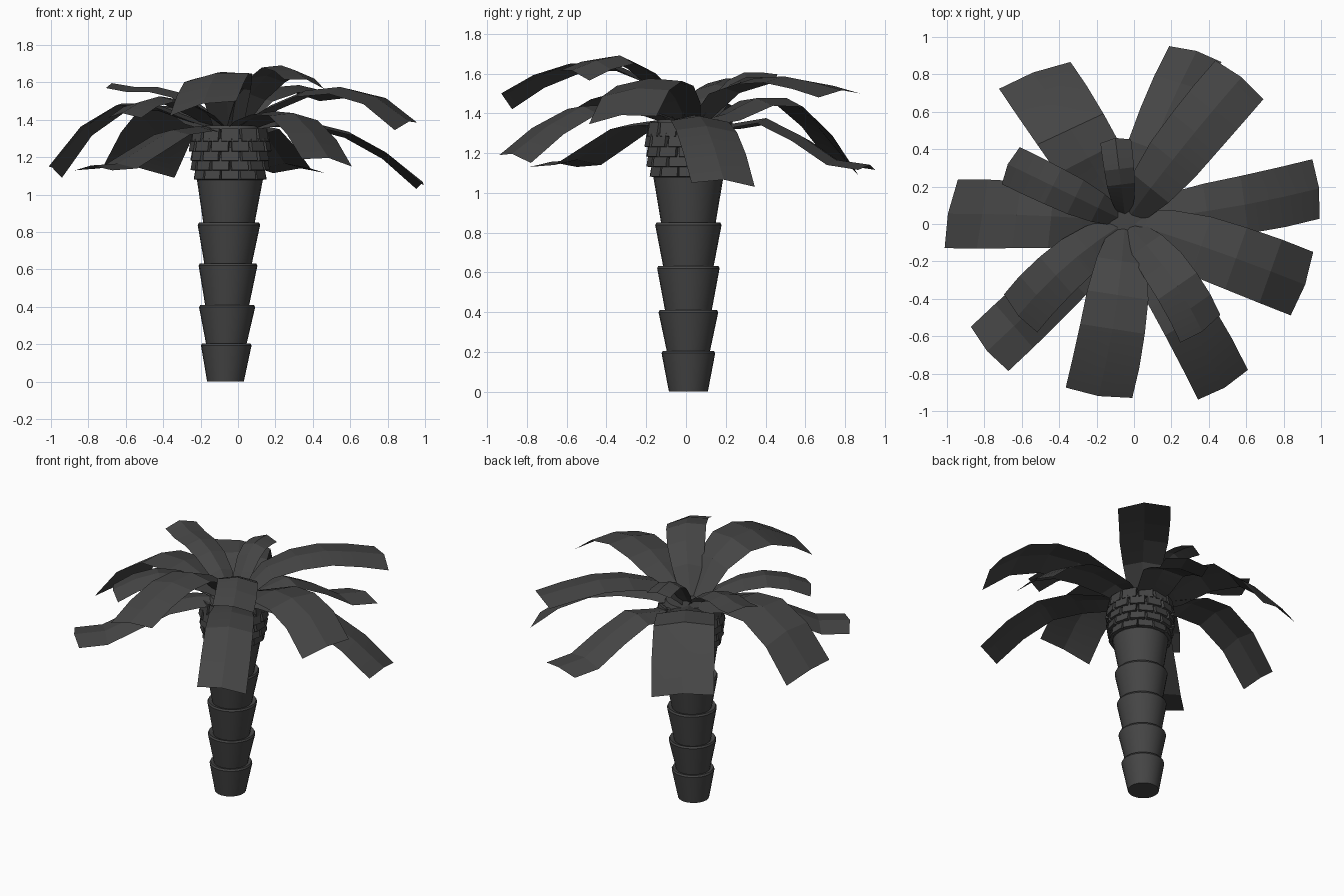
import bpy, bmesh, math
from mathutils import Vector, Matrix

if "Cube" in bpy.data.objects:
    bpy.data.objects.remove(bpy.data.objects["Cube"])

dark = bpy.data.materials.new("dark_grey")
dark.diffuse_color = (0.06, 0.06, 0.06, 1)
dark.use_nodes = True
dark.node_tree.nodes["Principled BSDF"].inputs["Base Color"].default_value = dark.diffuse_color


def make(name, verts, faces, angle=None):
    me = bpy.data.meshes.new(name)
    me.from_pydata([tuple(v) for v in verts], [], faces)
    me.update()
    me.materials.append(dark)
    ob = bpy.data.objects.new(name, me)
    bpy.context.collection.objects.link(ob)
    if angle:
        bpy.ops.object.select_all(action='DESELECT')
        ob.select_set(True)
        bpy.context.view_layer.objects.active = ob
        bpy.ops.object.shade_smooth_by_angle(angle=math.radians(angle))
    return ob


def lathe(name, profile, sides=24):
    """Revolve (radius, z); the axis leans slightly towards +x with height."""
    verts, faces = [], []
    for r, z in profile:
        cx = -0.067 + 0.022 * z
        for i in range(sides):
            a = math.tau * i / sides
            verts.append((cx + r * math.cos(a), 0.012 + r * math.sin(a), z))
    for k in range(len(profile) - 1):
        for i in range(sides):
            j = (i + 1) % sides
            faces.append((k * sides + i, k * sides + j,
                          (k + 1) * sides + j, (k + 1) * sides + i))
    n = (len(profile) - 1) * sides
    faces += [tuple(range(sides))[::-1], tuple(range(n, n + sides))]
    return make(name, verts, faces, 30)


# Trunk: stacked cups flaring upwards
cups = [(0.0, 0.205, 0.098, 0.135), (0.2, 0.41, 0.108, 0.15),
        (0.4, 0.632, 0.116, 0.157), (0.625, 0.85, 0.126, 0.167),
        (0.835, 1.09, 0.135, 0.176)]
profile = []
for z0, z1, r0, r1 in cups:
    profile += [(r0, z0), (r1, z1 - 0.012), (r1 - 0.006, z1)]
lathe("trunk", profile)

# Crown core under the leaves
lathe("crown_core", [(0.16, 1.07), (0.185, 1.2), (0.185, 1.3), (0.15, 1.37)])

# Bark scales: overlapping rows of small tilted blocks, staggered
bm = bmesh.new()
for row, (z, r) in enumerate([(1.115, 0.178), (1.165, 0.19), (1.215, 0.196),
                              (1.265, 0.2), (1.318, 0.194)]):
    for i in range(12):
        a = math.tau * (i + 0.5 * (row % 2)) / 12
        m = (Matrix.Translation((-0.042, 0.012, z)) @ Matrix.Rotation(a, 4, 'Z')
             @ Matrix.Translation((r, 0, 0)) @ Matrix.Rotation(math.radians(-10), 4, 'Y')
             @ Matrix.Diagonal((0.022, 0.092, 0.07, 1)))
        bmesh.ops.create_cube(bm, size=1, matrix=m)
me = bpy.data.meshes.new("bark_scales")
bm.to_mesh(me)
bm.free()
me.materials.append(dark)
bpy.context.collection.objects.link(bpy.data.objects.new("bark_scales", me))


# Leaves: creased strips arching from the crown to a blunt tip
def leaf(name, tip, width, tilt, heights, bend=0.0, skew=0.0):
    tip = Vector(tip)
    d = Vector((tip.x + 0.045, tip.y - 0.015, 0)).normalized()
    base = Vector((-0.045, 0.015, 1.35)) + d * 0.03
    side = Vector((-d.y, d.x, 0))
    zs = [base.z] + list(heights) + [tip.z]
    verts, faces = [], []
    for k, z in enumerate(zs):
        t = k / 5
        c = base.lerp(tip, t) + side * bend * 4 * t * (1 - t)
        c.z = z + 0.006
        half = width / 2 * (0.4, 0.75, 0.92, 0.97, 1.0, 1.0)[k]
        drop = Vector((0, 0, -0.026)) - d * (0.018 if k == 5 else 0)
        s = (side + d * skew * t) * half + Vector((0, 0, tilt / 2 * t))
        verts += [c + s + drop, c, c - s + drop]
    for k in range(5):
        for j in (0, 1):
            a = 3 * k + j
            faces.append((a, a + 3, a + 4, a + 1))
    make(name, verts, faces, 12)


# tip x, y, z, width, tilt (left minus right), four heights, bend, skew
leaves = [
    (0.99, 0.19, 1.06, 0.32, -0.02, 1.385, 1.38, 1.33, 1.22, -0.02, 0.05),
    (0.915, -0.325, 1.385, 0.36, 0.04, 1.47, 1.55, 1.57, 1.52, 0.01, 0),
    (0.335, 0.925, 1.135, 0.29, 0.0, 1.34, 1.37, 1.28, 1.16, 0.02, -0.1),
    (0.575, 0.785, 1.51, 0.33, 0.02, 1.52, 1.57, 1.58, 1.55, 0.01, 0),
    (-0.54, 0.81, 1.14, 0.40, 0.06, 1.39, 1.47, 1.47, 1.33, -0.01, 0.2),
    (0.485, -0.875, 1.19, 0.31, -0.04, 1.41, 1.44, 1.43, 1.33, 0.02, 0),
    (-0.785, -0.68, 1.15, 0.31, 0.0, 1.36, 1.34, 1.25, 1.16, 0.0, 0.05),
    (-0.19, -0.92, 1.48, 0.36, 0.08, 1.57, 1.65, 1.645, 1.58, 0.02, 0),
    (0.365, -0.575, 1.61, 0.26, -0.05, 1.53, 1.63, 1.685, 1.66, 0.03, 0),
    (-0.995, 0.055, 1.14, 0.37, 0.06, 1.41, 1.48, 1.48, 1.36, -0.01, 0.15),
    (-0.675, 0.32, 1.59, 0.22, 0.0, 1.47, 1.54, 1.57, 1.57, 0.0, 0),
    (-0.62, -0.49, 1.43, 0.27, 0.0, 1.44, 1.5, 1.52, 1.49, -0.03, 0),
    (-0.1, 0.46, 1.59, 0.165, 0.0, 1.47, 1.56, 1.60, 1.60, 0.0, 0),
]
for n, (x, y, z, w, tilt, h1, h2, h3, h4, bend, skew) in enumerate(leaves):
    leaf("leaf_%02d" % (n + 1), (x, y, z), w, tilt, (h1, h2, h3, h4), bend, skew)
